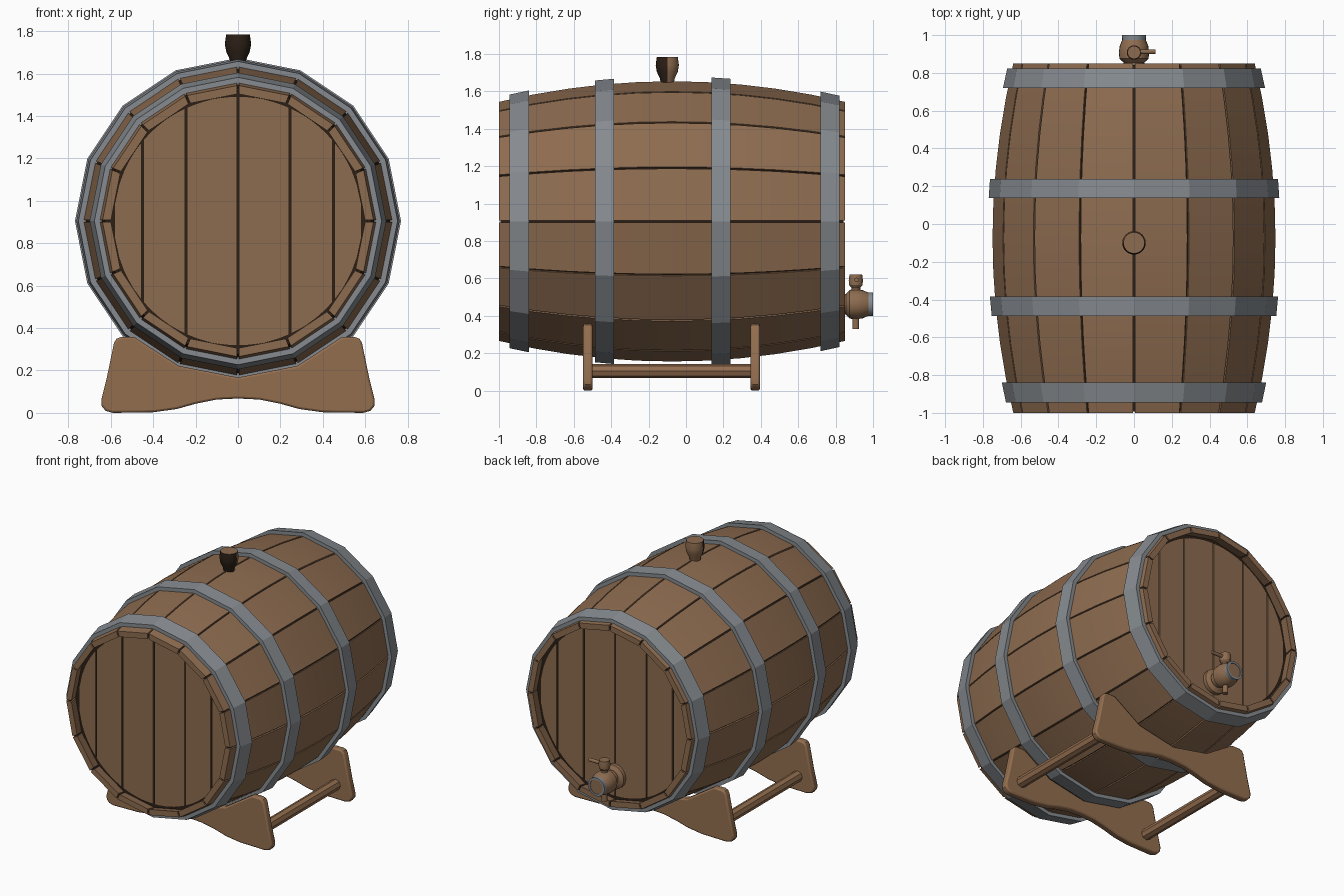
import bpy, bmesh, math
from mathutils import Vector

if "Cube" in bpy.data.objects:
    bpy.data.objects.remove(bpy.data.objects["Cube"])

AXIS_Z = 0.905            # height of the barrel axis
Y0, Y1 = -1.0, 0.85       # barrel ends
SIDES = 16


def material(name, rgb):
    m = bpy.data.materials.new(name)
    m.use_nodes = True
    m.diffuse_color = (*rgb, 1)
    m.node_tree.nodes["Principled BSDF"].inputs["Base Color"].default_value = (*rgb, 1)
    return m


WOOD = material("barrel wood", (0.27, 0.15, 0.08))
STAND = material("stand wood", (0.29, 0.155, 0.078))
DARK = material("dark wood", (0.025, 0.014, 0.008))
IRON = material("hoop iron", (0.24, 0.26, 0.28))


def finish(bm, name, mat, angle=20):
    bmesh.ops.recalc_face_normals(bm, faces=bm.faces)
    mesh = bpy.data.meshes.new(name)
    bm.to_mesh(mesh)
    bm.free()
    mesh.materials.append(mat)
    ob = bpy.data.objects.new(name, mesh)
    bpy.context.collection.objects.link(ob)
    bpy.ops.object.select_all(action="DESELECT")
    ob.select_set(True)
    bpy.context.view_layer.objects.active = ob
    bpy.ops.object.shade_smooth_by_angle(angle=math.radians(angle))
    return ob


def bridge(bm, rings, loop=False):
    """Skin a list of equal vertex rings, capped unless looped."""
    n = len(rings[0])
    pairs = list(zip(rings, rings[1:])) + ([(rings[-1], rings[0])] if loop else [])
    for a, b in pairs:
        for i in range(n):
            j = (i + 1) % n
            bm.faces.new((a[i], a[j], b[j], b[i]))
    if not loop:
        bm.faces.new(rings[0])
        bm.faces.new(rings[-1])


def lathe(name, profile, mat, axis="Y", at=(0, 0, 0), sides=24, loop=False):
    """Spin (radius, position) points round an axis."""
    bm = bmesh.new()
    rings = []
    for r, h in profile:
        ring = []
        for k in range(sides):
            a = math.tau * k / sides
            s, c = r * math.sin(a), r * math.cos(a)
            p = {"X": (h, s, c), "Y": (s, h, c), "Z": (s, c, h)}[axis]
            ring.append(bm.verts.new(Vector(p) + Vector(at)))
        rings.append(ring)
    bridge(bm, rings, loop)
    return finish(bm, name, mat)


def extrude_outline(bm, points, y0, y1):
    bridge(bm, [[bm.verts.new((x, y, z)) for x, z in points] for y in (y0, y1)])


def bulge(y):
    t = (y - (Y0 + Y1) / 2) / ((Y1 - Y0) / 2)
    return 0.75 - 0.11 * t * t


def steps(a, b, n):
    return [a + (b - a) * i / n for i in range(n + 1)]


# Staves, separated by narrow gaps
bm = bmesh.new()
for k in range(SIDES):
    d0, d1 = [Vector((math.sin(a), 0, math.cos(a)))
              for a in (math.tau * k / SIDES, math.tau * (k + 1) / SIDES)]
    gap = (d1 - d0).normalized() * 0.005
    rings = []
    for y in steps(Y0, Y1, 10):
        r = bulge(y)
        base = Vector((0, y, AXIS_Z))
        corners = (d0 * r + gap, d1 * r - gap,
                   d1 * (r - 0.04) - gap, d0 * (r - 0.04) + gap)
        rings.append([bm.verts.new(base + c) for c in corners])
    bridge(bm, rings)
finish(bm, "staves", WOOD)

# Dark lining that shows in the gaps
ys = steps(Y0 + 0.008, Y1 - 0.008, 10)
lathe("stave_lining",
      [(bulge(y) - 0.014, y) for y in ys] + [(bulge(y) - 0.032, y) for y in reversed(ys)],
      DARK, at=(0, 0, AXIS_Z), sides=SIDES, loop=True)

# Iron hoops
for i, (a, b) in enumerate([(-0.945, -0.84), (-0.487, -0.385), (0.137, 0.237), (0.72, 0.822)]):
    lathe(f"hoop_{i + 1}",
          [(bulge(a) + 0.025, a), (bulge(b) + 0.025, b), (bulge(b) - 0.01, b), (bulge(a) - 0.01, a)],
          IRON, at=(0, 0, AXIS_Z), sides=SIDES, loop=True)

# Recessed heads: planks in front of a dark disc
HEAD_R = 0.588
EDGES = (-HEAD_R, -0.45, -0.245, 0, 0.245, 0.45, HEAD_R)
for name, face, inward in (("front", Y0 + 0.06, 1), ("back", Y1 - 0.06, -1)):
    bm = bmesh.new()
    for x0, x1 in zip(EDGES, EDGES[1:]):
        xs = steps(x0 + 0.005, x1 - 0.005, 6)
        arc = [(x, math.sqrt(HEAD_R ** 2 - x * x)) for x in xs]
        outline = [(x, AXIS_Z + z) for x, z in arc] + [(x, AXIS_Z - z) for x, z in reversed(arc)]
        extrude_outline(bm, outline, face, face + inward * 0.02)
    finish(bm, f"{name}_head_planks", WOOD)
    lathe(f"{name}_head_backing",
          [(0.625, face + inward * 0.01), (0.625, face + inward * 0.03)],
          DARK, at=(0, 0, AXIS_Z), sides=SIDES)

# Bung on top, its front half dark
bung = lathe("bung", [(0.032, 1.63), (0.04, 1.67), (0.056, 1.705), (0.062, 1.74), (0.056, 1.785)],
             WOOD, axis="Z", at=(0, -0.1, 0))
bung.data.materials.append(DARK)
for p in bung.data.polygons:
    p.material_index = int(p.normal.y < -0.05)

# Tap on the back head
TAP = (0, 0, 0.462)
lathe("tap_flange", [(0.085, 0.78), (0.085, 0.815), (0.06, 0.83)], WOOD, at=TAP)
lathe("tap_body", [(0.05, 0.8), (0.055, 0.855), (0.077, 0.875), (0.08, 0.91),
                   (0.075, 0.945), (0.062, 0.975)], WOOD, at=TAP)
lathe("tap_ring", [(0.062, 0.972), (0.064, 1.0), (0.05, 1.0), (0.05, 0.972)],
      IRON, at=TAP, loop=True)
lathe("tap_end", [(0.051, 0.96), (0.051, 0.996)], WOOD, at=TAP)
lathe("tap_spout", [(0.018, 0.33), (0.018, 0.42)], WOOD, axis="Z", at=(0, 0.908, 0))
lathe("tap_key", [(0.024, 0.52), (0.024, 0.55), (0.036, 0.565), (0.038, 0.59),
                  (0.034, 0.62)], WOOD, axis="Z", at=(0, 0.908, 0))
lathe("tap_handle", [(0.012, -0.02), (0.012, 0.115)], WOOD, axis="X",
      at=(0, 0.912, 0.592), sides=18)

# Stand: two cradle plates joined by two rails
half = [(0.1, 0.063), (0.2, 0.043), (0.29, 0.018), (0.4, 0.003), (0.59, 0.0), (0.625, 0.01),
        (0.643, 0.032), (0.645, 0.06), (0.62, 0.16), (0.585, 0.33), (0.573, 0.35),
        (0.55, 0.358), (0.49, 0.358), (0.28, 0.222)]
outline = [(0, 0.068)] + half + [(0, 0.167)] + [(-x, z) for x, z in reversed(half)]
for name, y in (("front_cradle", -0.55), ("back_cradle", 0.345)):
    bm = bmesh.new()
    extrude_outline(bm, outline, y, y + 0.05)
    ob = finish(bm, name, STAND, 35)
    bev = ob.modifiers.new("rounded edges", "BEVEL")
    bev.width = 0.01
    bev.segments = 2
    bev.angle_limit = math.radians(60)
for name, x in (("left_rail", 0.52), ("right_rail", -0.52)):
    lathe(name, [(0.038, -0.51), (0.038, 0.355)], STAND, at=(x, 0, 0.105), sides=8)
